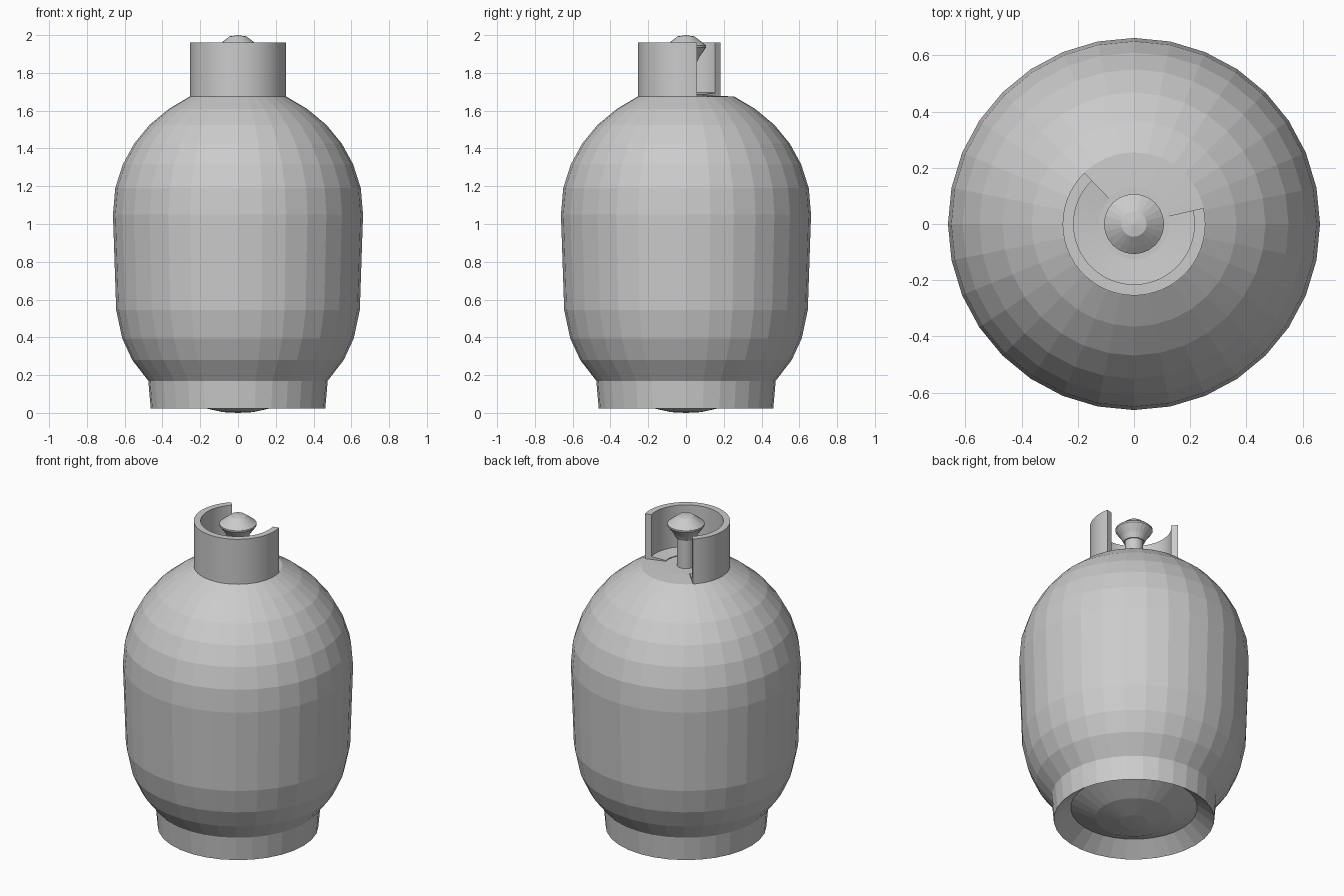
import bpy, bmesh, math

if "Cube" in bpy.data.objects:
    bpy.data.objects.remove(bpy.data.objects["Cube"])


def revolve(name, profile, sides, start=0.0, sweep=360.0, closed=False, smooth=None):
    """Spin an (r, z) profile round z; partial sweeps of closed profiles get end caps."""
    bm = bmesh.new()
    full = sweep >= 360
    rings = []
    for i in range(sides if full else sides + 1):
        a = math.radians(start + sweep * i / sides)
        rings.append([bm.verts.new((r * math.cos(a), r * math.sin(a), z)) for r, z in profile])
    n = len(profile)
    for i in range(sides):
        a, b = rings[i], rings[(i + 1) % len(rings)]
        for j in range(n if closed else n - 1):
            k = (j + 1) % n
            bm.faces.new((a[j], b[j], b[k], a[k]))
    if not full and closed:
        bm.faces.new(rings[0])
        bm.faces.new(rings[-1][::-1])
    bmesh.ops.remove_doubles(bm, verts=bm.verts, dist=1e-5)
    bmesh.ops.recalc_face_normals(bm, faces=bm.faces)
    mesh = bpy.data.meshes.new(name)
    bm.to_mesh(mesh)
    bm.free()
    obj = bpy.data.objects.new(name, mesh)
    bpy.context.collection.objects.link(obj)
    if smooth:
        bpy.ops.object.select_all(action='DESELECT')
        obj.select_set(True)
        bpy.context.view_layer.objects.active = obj
        bpy.ops.object.shade_smooth_by_angle(angle=math.radians(smooth))
    return obj


# Faceted tank with domed underside and shoulder
revolve("tank_body", [
    (0, 0), (0.08, 0.004), (0.22, 0.035), (0.365, 0.10), (0.475, 0.17),
    (0.56, 0.28), (0.613, 0.395), (0.645, 0.545), (0.662, 1.05), (0.65, 1.19),
    (0.61, 1.315), (0.55, 1.425), (0.468, 1.525), (0.365, 1.61), (0.255, 1.675),
    (0.13, 1.68), (0, 1.68)], 32)

# Foot ring, its inner wall sloping up to the underside
revolve("foot_ring", [(0.475, 0.17), (0.462, 0.022), (0.365, 0.10)], 32, closed=True)

# Protective collar, open at the back, with a shallow floor round the valve
revolve("valve_collar", [
    (0.254, 1.66), (0.254, 1.96), (0.215, 1.96), (0.215, 1.695),
    (0.125, 1.685), (0.125, 1.66)],
    36, start=134, sweep=239, closed=True, smooth=30)

# Valve stem with mushroom-shaped knob
revolve("valve_stem", [(0, 1.65), (0.053, 1.65), (0.053, 1.89), (0, 1.89)], 24, smooth=30)
revolve("valve_knob", [
    (0, 1.86), (0.06, 1.86), (0.075, 1.89), (0.107, 1.935), (0.107, 1.945),
    (0.082, 1.965), (0.045, 1.993), (0, 2.0)], 24)
